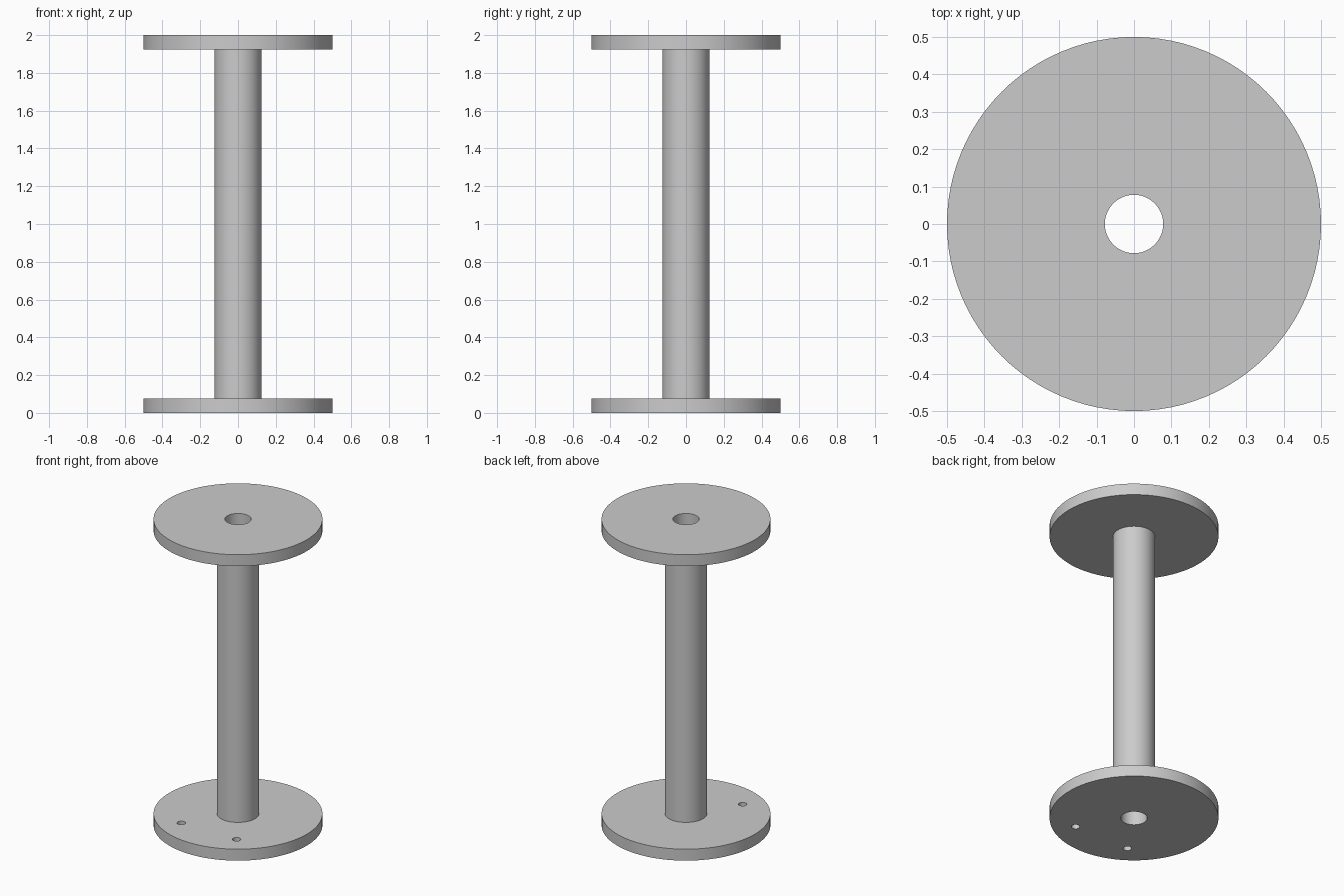
import bpy
import bmesh
from math import cos, sin, tau

cube = bpy.data.objects.get("Cube")
if cube:
    bpy.data.objects.remove(cube, do_unlink=True)

HEIGHT, FLANGE_R, FLANGE_T = 2.0, 0.5, 0.075
TUBE_R, BORE_R, PIN_R = 0.125, 0.078, 0.025
SEGMENTS = 96

grey = bpy.data.materials.new("plain grey")
grey.use_nodes = True
colour = (0.6, 0.6, 0.6, 1)
grey.diffuse_color = colour
grey.node_tree.nodes["Principled BSDF"].inputs["Base Color"].default_value = colour


def lathe(name, profile):
    """Turn a closed (radius, height) outline around the z axis."""
    bm = bmesh.new()
    rings = []
    for i in range(SEGMENTS):
        a = tau * i / SEGMENTS
        rings.append([bm.verts.new((r * cos(a), r * sin(a), z)) for r, z in profile])
    for i, ring in enumerate(rings):
        after = rings[(i + 1) % SEGMENTS]
        for j in range(len(profile)):
            k = (j + 1) % len(profile)
            bm.faces.new((ring[j], after[j], after[k], ring[k]))
    bmesh.ops.recalc_face_normals(bm, faces=bm.faces)
    mesh = bpy.data.meshes.new(name)
    bm.to_mesh(mesh)
    bm.free()
    mesh.materials.append(grey)
    obj = bpy.data.objects.new(name, mesh)
    bpy.context.collection.objects.link(obj)
    return obj


# Spool: two flanges and a hollow tube as one turned body
upper = HEIGHT - FLANGE_T
spool = lathe("spool", [
    (BORE_R, 0), (FLANGE_R, 0), (FLANGE_R, FLANGE_T), (TUBE_R, FLANGE_T),
    (TUBE_R, upper), (FLANGE_R, upper), (FLANGE_R, HEIGHT), (BORE_R, HEIGHT),
])

# Two small through holes at the front of the bottom flange
for side in (-1, 1):
    bpy.ops.mesh.primitive_cylinder_add(
        vertices=32, radius=PIN_R, depth=FLANGE_T * 3,
        location=(side * 0.2, -0.3, FLANGE_T / 2))
    cutter = bpy.context.object
    cutter.name = "hole_cutter"
    cutter.hide_render = True
    cutter.data.materials.append(grey)
    cut = spool.modifiers.new("hole", "BOOLEAN")
    cut.operation = "DIFFERENCE"
    cut.solver = "EXACT"
    cut.object = cutter
    bpy.ops.object.select_all(action="DESELECT")
    spool.select_set(True)
    bpy.context.view_layer.objects.active = spool
    bpy.ops.object.modifier_apply(modifier=cut.name)
    bpy.data.objects.remove(cutter, do_unlink=True)

# Smooth round walls with crisp rims
bpy.ops.object.shade_smooth_by_angle()
